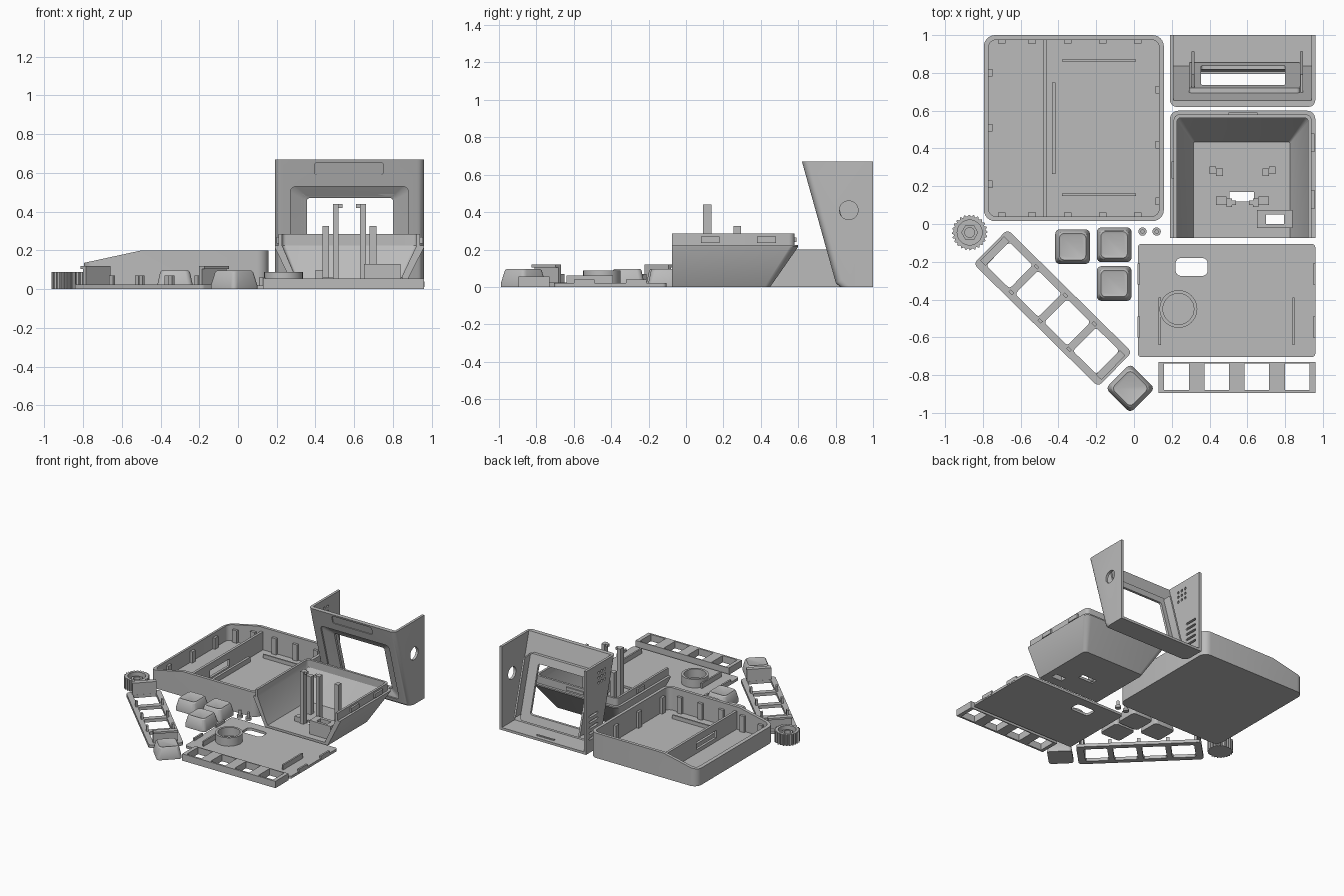
import bpy, bmesh, math
from mathutils import Vector

cube = bpy.data.objects.get("Cube")
if cube:
    bpy.data.objects.remove(cube)

GREY = (0.5, 0.5, 0.5, 1)
grey = bpy.data.materials.new("plain_grey")
grey.diffuse_color = GREY
grey.use_nodes = True
grey.node_tree.nodes["Principled BSDF"].inputs["Base Color"].default_value = GREY
made = []


# ---------- helpers: every solid is a stack of rings ----------
def rounded(x0, x1, y0, y1, r, steps=6):
    corners = ((x1 - r, y1 - r), (x0 + r, y1 - r), (x0 + r, y0 + r), (x1 - r, y0 + r))
    return [(cx + r * math.cos(a), cy + r * math.sin(a))
            for i, (cx, cy) in enumerate(corners)
            for a in [(i + k / steps) * math.pi / 2 for k in range(steps + 1)]]


def circle(cx, cy, r, n=32):
    return [(cx + r * math.cos(math.tau * i / n), cy + r * math.sin(math.tau * i / n))
            for i in range(n)]


def flat(pts, z):
    return [(x, y, z) for x, y in pts]


def prism(pts, a, b, axis="z"):
    place = {"z": lambda u, v, w: (u, v, w),
             "x": lambda u, v, w: (w, u, v),
             "y": lambda u, v, w: (u, w, v)}[axis]
    return [[place(u, v, w) for u, v in pts] for w in (a, b)]


def box(x0, x1, y0, y1, z0, z1):
    return prism([(x0, y0), (x1, y0), (x1, y1), (x0, y1)], z0, z1)


def build(name, *pieces):
    bm = bmesh.new()
    for rings in pieces:
        loops = [[bm.verts.new(p) for p in ring] for ring in rings]
        n = len(loops[0])
        bm.faces.new(loops[0])
        bm.faces.new(loops[-1])
        for low, high in zip(loops, loops[1:]):
            for i in range(n):
                j = (i + 1) % n
                bm.faces.new((low[i], low[j], high[j], high[i]))
    bmesh.ops.recalc_face_normals(bm, faces=bm.faces)
    mesh = bpy.data.meshes.new(name)
    bm.to_mesh(mesh)
    bm.free()
    mesh.materials.append(grey)
    obj = bpy.data.objects.new(name, mesh)
    bpy.context.collection.objects.link(obj)
    made.append(obj)
    return obj


def cut(obj, *pieces):
    for piece in pieces:
        tool = build("cutter", piece)
        tool.hide_render = True
        mod = obj.modifiers.new("cut", "BOOLEAN")
        mod.operation, mod.solver, mod.object = "DIFFERENCE", "EXACT", tool
        bpy.context.view_layer.objects.active = obj
        bpy.ops.object.modifier_apply(modifier=mod.name)
        made.remove(tool)
        bpy.data.objects.remove(tool)


# ---------- base tray with sloped end ----------
X0, X1, Y0, Y1 = -.795, .158, .015, 1
WALL = .025
tray = build("base_tray", prism(rounded(X0, X1, Y0, Y1, .06), 0, .2))
cut(tray,
    prism(rounded(X0 + WALL, X1 - WALL, Y0 + WALL, Y1 - WALL, .04), .02, .3),
    prism([(-.9, .113), (-.49, .202), (-.49, .4), (-.9, .4)], -.1, 1.1, "y"))
divider = build("tray_divider", box(-.48, -.46, Y0 + .02, Y1 - .02, .01, .165))
cut(divider, box(-.6, -.4, .3, .55, .05, .11))
build("tray_rails", box(-.435, -.415, .265, .75, .01, .06),
      *[box(-.38, .01, y - .006, y + .006, .01, .05) for y in (.155, .865)])
ribs = []
for x in (-.7, -.54, -.35, -.165, .02):
    top = .12 if x < -.6 else .15
    for y in (Y0 + WALL, Y1 - WALL - .02):
        ribs.append(box(x - .02, x + .02, y, y + .02, .01, top))
for y in (.8, .51, .21):
    ribs.append(box(X0 + .02, X0 + .045, y - .02, y + .02, .01, .11))
    ribs.append(box(X1 - .045, X1 - .02, y - .11, y - .07, .01, .15))
build("tray_ribs", *ribs)


# ---------- screen housing: slanted front, two sides, floor ----------
def slant(z):
    return .807 - .279 * z


def slanted(pts, offset):
    return [(x, slant(z) + offset, z) for x, z in pts]


def slab(pts, near, far):
    return [slanted(pts, near), slanted(pts, far)]


L, R = .19, .96
housing = build("screen_housing",
                prism([(1, 0), (.825, 0), (slant(.02), .02), (slant(.67), .67), (1, .67)], L, R, "x"))
bm = bmesh.new()
bm.from_mesh(housing.data)
front_edges = [e for e in bm.edges
               if all(v.co.y < .83 for v in e.verts)
               and abs(e.verts[0].co.x - e.verts[1].co.x) < .01]
bmesh.ops.bevel(bm, geom=front_edges, offset=.035, segments=5, profile=.5, affect="EDGES")
bm.to_mesh(housing.data)
bm.free()

window = rounded(.355, .8, .1, .47, .015)
recess = rounded(.27, .88, .045, .53, .03)
opening = [slanted(recess, -.05), slanted(recess, .012), slanted(window, .04), slanted(window, .2)]
cut(housing,
    prism([(1.1, .02), (slant(.02) + .035, .02), (slant(.8) + .035, .8), (1.1, .8)],
          L + .02, R - .02, "x"),
    opening,
    slab(rounded(.395, .75, .59, .655, .015), -.05, .008),
    prism(circle(.87, .41, .05), .9, 1.1, "x"))
for i in range(3):
    for j in range(3):
        cut(housing, prism(circle(.76 + .04 * i, .52 + .04 * j, .011, 8), .1, .25, "x"))
for i in range(5):
    z = .1 + .045 * i
    cut(housing, prism(rounded(.85, .96, z, z + .018, .008, 2), .1, .25, "x"))

bezel = build("screen_bezel", slab(rounded(.29, .88, .04, .53, .02), .03, .06))
cut(bezel, opening)
build("screen_brackets", *[slab(rounded(x, x + .015, .08, .52, .004, 2), .03, .13)
                           for x in (.305, .88)])
build("housing_latch", box(.5, .655, .955, .968, .01, .027))

# ---------- open-fronted tapered tub ----------
tub = build("rear_tub", [flat(rounded(.295, .85, -.3, .45, .03), 0),
                         flat(rounded(L, R, -.3, .6, .045), .215),
                         flat(rounded(L, R, -.3, .6, .045), .225),
                         flat(rounded(.21, .94, -.3, .58, .03), .225),
                         flat(rounded(.21, .94, -.3, .58, .03), .285)])
cut(tub,
    [flat(rounded(.315, .825, -.4, .435, .01), .02),
     flat(rounded(.228, .922, -.4, .562, .02), .225),
     flat(rounded(.228, .922, -.4, .562, .02), .35)],
    box(0, 1.2, -.6, -.075, -.1, .5),
    box(.505, .635, .12, .17, -.1, .1),
    box(.7, .795, 0, .05, -.1, .1))
socket = build("socket_block", box(.65, .84, -.02, .075, .01, .13))
cut(socket, box(.7, .795, 0, .05, -.1, .3))
posts = []
for side in (-1, 1):
    def mirrored(a, b, *rest):
        xs = sorted((.575 + side * a, .575 + side * b))
        posts.append(box(*xs, *rest))
    mirrored(.055, .085, .09, .135, .01, .44)
    mirrored(.035, .07, .1, .125, .42, .44)
    mirrored(.085, .14, .1, .145, .01, .06)
    mirrored(.105, .14, .255, .295, .01, .325)
    mirrored(.14, .175, .265, .305, .01, .1)
build("circuit_posts", *posts)
build("tub_clips", box(.5, .655, .575, .59, .24, .265), box(.198, .212, .24, .33, .235, .27),
      *[box(.938, .955, y - .05, y + .05, .235, .27) for y in (.13, .43)])

# ---------- bottom plate with ring and rails ----------
plate = build("bottom_plate", prism(rounded(.02, R, -.705, -.105, .02), 0, .02))
cut(plate, prism(rounded(.22, .39, -.275, -.18, .03), -.1, .1))
ring = build("speaker_ring", prism(circle(.235, -.45, .1), .01, .088))
cut(ring, prism(circle(.235, -.45, .082), .02, .2))
build("plate_rails", *[box(x, x + .013, -.64, -.39, .01, .06) for x in (.13, .838)])
build("plate_tabs", *[box(x, x + .014, y, y + .11, .01, .04)
                      for x in (.018, .948) for y in (-.6, -.32)])

# ---------- straight key frame ----------
frame = build("straight_key_frame", box(.13, R, -.895, -.73, 0, .055))
for i in range(4):
    x = .16 + .213 * i
    cut(frame, box(x, x + .13, -.88, -.738, -.1, .2))

# ---------- diagonal key frame ----------
PITCH = .215
diagonal = build("diagonal_key_frame", prism(rounded(-.463, .463, -.128, .128, .025, 3), 0, .025))
for i in range(4):
    u = (i - 1.5) * PITCH
    cut(diagonal, prism(rounded(u - .087, u + .087, -.087, .087, .015, 3), -.1, .1))
stubs = [box(u - .013, u + .013, v - .008, v + .008, .015, .07)
         for u in (-PITCH, 0, PITCH) for v in (-.095, .095)]
for s in (-1, 1):
    stubs.append(box(*sorted((s * .41, s * .43)), -.09, .09, .015, .12))
    stubs.append(box(*sorted((s * .425, s * .45)), -.09, .09, .105, .12))
clips = build("diagonal_frame_clips", *stubs)
for obj in (diagonal, clips):
    obj.location = Vector((-.43, -.445, 0))
    obj.rotation_euler.z = math.radians(-44.6)

# ---------- keycaps ----------
KEY = ((.092, 0), (.092, .02), (.077, .088), (.07, .096))
for i, (x, y, turn) in enumerate(((-.325, -.12, 0), (-.105, -.11, 0),
                                  (-.105, -.315, 0), (-.02, -.87, 45))):
    key = build(f"keycap_{i + 1}", [flat(rounded(-h, h, -h, h, .025, 4), z) for h, z in KEY]
                + [flat(rounded(-.06, .06, -.06, .06, .02, 4), .092)])
    key.location = (x, y, 0)
    key.rotation_euler.z = math.radians(turn)

# ---------- ribbed knob and pins ----------
KX, KY = -.87, -.045
TEETH = 24
profile = []
for i in range(4 * TEETH):
    a, r = math.tau * i / (4 * TEETH), .094 if i % 4 < 2 else .085
    profile.append((KX + r * math.cos(a), KY + r * math.sin(a)))
knob = build("ribbed_knob", prism(profile, 0, .09))
cut(knob, prism(circle(KX, KY, .066), .03, .2))
hub = build("knob_hub", prism(circle(KX, KY, .045, 6), .02, .07))
cut(hub, prism(circle(KX, KY, .026, 16), .04, .2))
for side, x in (("left", .045), ("right", .12)):
    build(f"{side}_pin", prism(circle(x, -.04, .022, 20), 0, .02),
          prism(circle(x, -.04, .011, 16), .01, .06))

# ---------- smooth the curved walls only ----------
bpy.ops.object.select_all(action="DESELECT")
for obj in made:
    obj.select_set(True)
bpy.context.view_layer.objects.active = made[0]
bpy.ops.object.shade_smooth_by_angle(angle=math.radians(30))
